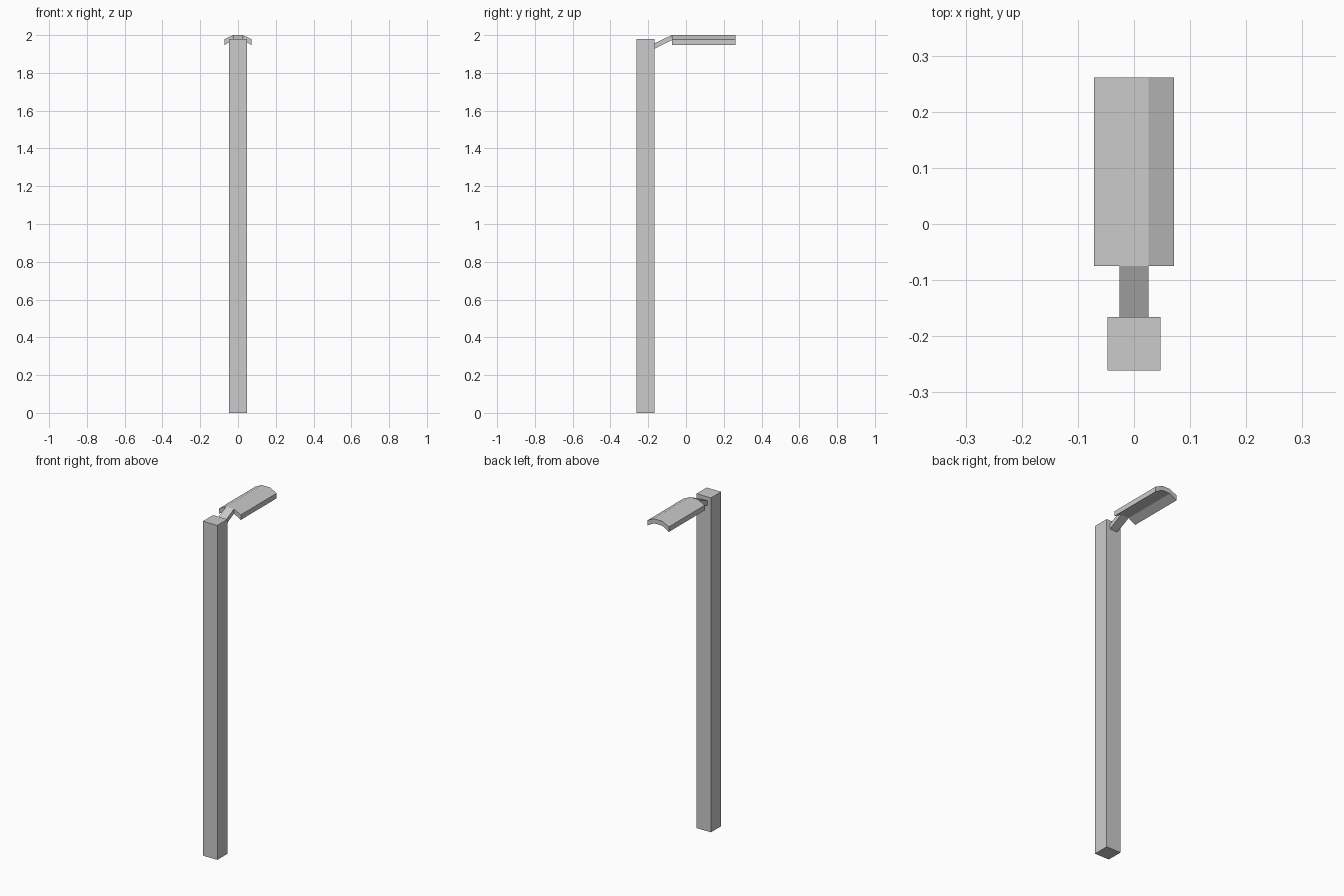
import bpy

if "Cube" in bpy.data.objects:
    bpy.data.objects.remove(bpy.data.objects["Cube"])


def extrude_profile(name, profile, axis, lo, hi):
    """Closed 2D profile extruded along 'X' (profile is y,z), 'Y' (x,z) or 'Z' (x,y)."""
    n = len(profile)

    def place(p, d):
        return {'X': (d, p[0], p[1]), 'Y': (p[0], d, p[1]), 'Z': (p[0], p[1], d)}[axis]

    verts = [place(p, lo) for p in profile] + [place(p, hi) for p in profile]
    return make_mesh(name, verts, n)


def make_mesh(name, verts, n):
    import bmesh
    bm = bmesh.new()
    v = [bm.verts.new(c) for c in verts]
    for i in range(n):
        j = (i + 1) % n
        bm.faces.new((v[i], v[j], v[n + j], v[n + i]))
    bm.faces.new(v[:n])
    bm.faces.new(v[n:])
    bmesh.ops.recalc_face_normals(bm, faces=bm.faces)
    mesh = bpy.data.meshes.new(name)
    bm.to_mesh(mesh)
    bm.free()
    obj = bpy.data.objects.new(name, mesh)
    bpy.context.collection.objects.link(obj)
    return obj


# Square post
w = 0.047
extrude_profile("post", [(-w, -0.261), (w, -0.261), (w, -0.166), (-w, -0.166)], 'Z', 0, 1.98)

# Sloping arm from post to lamp head
extrude_profile("arm", [(-0.166, 1.928), (-0.075, 1.973), (-0.075, 2.0), (-0.166, 1.957)],
                'X', -0.026, 0.026)

# Three-sided arched lamp head, mirrored half profile
half = [(0.026, 2.0), (0.071, 1.978), (0.071, 1.948), (0.026, 1.973)]
extrude_profile("lamp_head", half + [(-x, z) for x, z in reversed(half)], 'Y', -0.075, 0.261)
